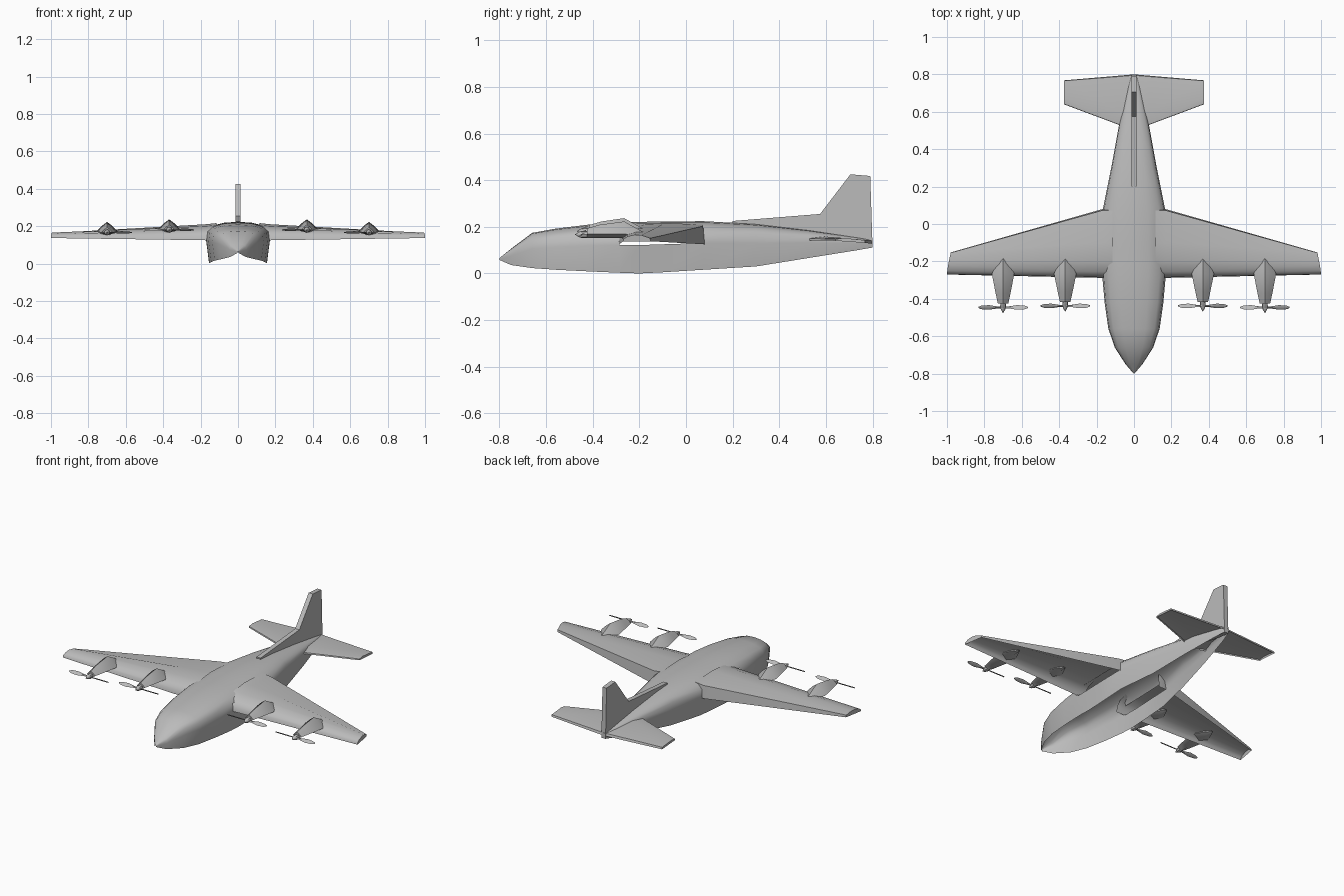
import bpy, bmesh, math

cube = bpy.data.objects.get("Cube")
if cube:
    bpy.data.objects.remove(cube, do_unlink=True)

grey = bpy.data.materials.new("plain_grey")
grey.use_nodes = True
grey.diffuse_color = (0.5, 0.5, 0.5, 1)
grey.node_tree.nodes["Principled BSDF"].inputs["Base Color"].default_value = (0.5, 0.5, 0.5, 1)


def loft(name, sections, closed=False, caps=(False, False), mirror=True, skip=None, angle=50):
    """Skin a list of equal-length point rows; skip(i, j) leaves a face out."""
    bm = bmesh.new()
    rows = [[bm.verts.new(p) for p in s] for s in sections]
    n = len(rows[0])
    for i in range(len(rows) - 1):
        for j in range(n if closed else n - 1):
            if skip and skip(i, j):
                continue
            k = (j + 1) % n
            bm.faces.new((rows[i][j], rows[i][k], rows[i + 1][k], rows[i + 1][j]))
    for row, cap in zip((rows[0], rows[-1]), caps):
        if cap:
            bm.faces.new(row)
    bmesh.ops.remove_doubles(bm, verts=bm.verts, dist=0.0003)
    bmesh.ops.recalc_face_normals(bm, faces=bm.faces)
    # Open shells: make sure the upper side faces up
    if not closed and sum(f.normal.z * f.calc_area() for f in bm.faces) < 0:
        bmesh.ops.reverse_faces(bm, faces=bm.faces)
    mesh = bpy.data.meshes.new(name)
    bm.to_mesh(mesh)
    bm.free()
    mesh.materials.append(grey)
    ob = bpy.data.objects.new(name, mesh)
    bpy.context.collection.objects.link(ob)
    if mirror:
        mod = ob.modifiers.new("mirror", 'MIRROR')
        mod.use_clip = True
        mod.merge_threshold = 0.0005
    bpy.ops.object.select_all(action='DESELECT')
    ob.select_set(True)
    bpy.context.view_layer.objects.active = ob
    bpy.ops.object.shade_smooth_by_angle(angle=math.radians(angle))
    return ob


# Fuselage: half shell, open below, with a slot where the wing joins
# station: y, half width, bottom z, top z
stations = [
    (-0.80, 0.002, 0.058, 0.066), (-0.75, 0.045, 0.036, 0.106),
    (-0.66, 0.103, 0.023, 0.174), (-0.56, 0.137, 0.016, 0.192),
    (-0.42, 0.157, 0.009, 0.209), (-0.285, 0.169, 0.003, 0.219),
    (-0.20, 0.170, 0.000, 0.221), (-0.10, 0.170, 0.005, 0.223),
    (0.075, 0.167, 0.016, 0.224), (0.30, 0.122, 0.030, 0.212),
    (0.53, 0.080, 0.067, 0.185), (0.73, 0.035, 0.099, 0.155),
    (0.80, 0.014, 0.111, 0.145)]
outline = [(0.91, 0), (1, 0.55), (0.96, 0.78), (0.80, 0.90), (0.45, 0.975), (0, 1)]
loft("fuselage",
     [[(w * a, y, b + (t - b) * c) for a, c in outline] for y, w, b, t in stations],
     skip=lambda i, j: 5 <= i <= 7 and j == 1, angle=60)
loft("tail_end", [[(0, 0.80, 0.111), (0, 0.80, 0.145)],
                  [(0.013, 0.80, 0.111), (0.001, 0.80, 0.145)]])


# Wings: rounded shells with a blunt rear wall, open below
def wing_section(x, pts):
    return [(x + dx, y, z) for dx, y, z in pts]


root = [(0, -0.288, 0.125), (0, -0.284, 0.155), (0, -0.255, 0.183), (0, -0.20, 0.201),
        (0, -0.10, 0.211), (0, 0.073, 0.203), (0, 0.080, 0.125)]
tip = [(0, -0.270, 0.137), (0, -0.268, 0.148), (-0.002, -0.250, 0.159), (-0.006, -0.22, 0.166),
       (-0.012, -0.19, 0.164), (-0.020, -0.154, 0.151), (-0.020, -0.152, 0.138)]
inner = [(0, y, z + (0.006 if 0.13 < z else 0)) for _, y, z in root]
loft("wings", [wing_section(0.115, inner), wing_section(0.168, root), wing_section(1.0, tip)],
     caps=(False, True), angle=60)

# Tailplane: same construction, thinner
t_root = [(0, 0.515, 0.142), (0, 0.517, 0.150), (0, 0.60, 0.158), (0, 0.795, 0.142), (0, 0.80, 0.128)]
t_tip = [(0, 0.640, 0.140), (0, 0.642, 0.147), (0, 0.675, 0.152), (0, 0.766, 0.143), (0, 0.768, 0.131)]
loft("tailplane", [wing_section(0.0, [(0, y - (0.025 if i < 2 else 0), z) for i, (_, y, z) in enumerate(t_root)]),
                   wing_section(0.08, [(0, y + (0.015 if i < 2 else -0.007 * (i > 2)), z)
                                       for i, (_, y, z) in enumerate(t_root)]),
                   wing_section(0.375, t_tip)],
     caps=(False, True))

# Fin with long dorsal fillet
fin = [(0.20, 0.215), (0.20, 0.225), (0.575, 0.255), (0.705, 0.425), (0.79, 0.418), (0.80, 0.111), (0.72, 0.12)]
loft("fin", [[(x, y, z) for y, z in fin] for x in (-0.014, 0.014)],
     closed=True, caps=(True, True), mirror=False, angle=30)


# Engines: ridged nacelle, spinner and two-bladed propeller
def nacelle_ring(cx, y, w, mid, top, low):
    return [(cx + w * a, y, mid + (top - mid) * max(c, 0) + (mid - low) * min(c, 0))
            for a, c in [(0, 1), (0.45, 0.62), (1, 0), (0, -1), (-1, 0), (-0.45, 0.62)]]


def engine(label, cx, dy, dz):
    z = 0.183 + dz
    loft(label + "_nacelles",
         [nacelle_ring(cx, -0.425 + dy, 0.028, z, z + 0.024, z - 0.016),
          nacelle_ring(cx, -0.37 + dy, 0.040, z, z + 0.040, z - 0.017),
          nacelle_ring(cx, -0.265, 0.060, z, z + 0.054, z - 0.018),
          nacelle_ring(cx, -0.153, 0.001, z - 0.010, z - 0.008, z - 0.014)],
         closed=True, caps=(True, True), angle=40)
    # Spinner
    hub = [(-0.425, 0.014), (-0.445, 0.016), (-0.458, 0.011), (-0.476, 0.001)]
    loft(label + "_spinners",
         [[(cx + r * math.cos(k * math.pi / 4), y + dy, z - 0.002 + r * math.sin(k * math.pi / 4))
           for k in range(8)] for y, r in hub],
         closed=True, caps=(True, True), angle=40)
    # Pitched blades
    for side, word in ((1, "outer"), (-1, "inner")):
        rows = []
        for r, chord in [(0.008, 0.005), (0.035, 0.007), (0.075, 0.014), (0.115, 0.011), (0.132, 0.004)]:
            row = []
            for u, v in [(chord, 0), (0, 0.003), (-chord, 0), (0, -0.003)]:
                p = side * math.radians(28)
                row.append((cx + side * r, -0.446 + dy + u * math.cos(p) - v * math.sin(p),
                            z - 0.002 + u * math.sin(p) + v * math.cos(p)))
            rows.append(row)
        loft(label + "_" + word + "_blades", rows, closed=True, caps=(True, True), angle=30)


engine("inboard", 0.368, 0.008, 0.0)
engine("outboard", 0.70, 0.0, -0.014)
